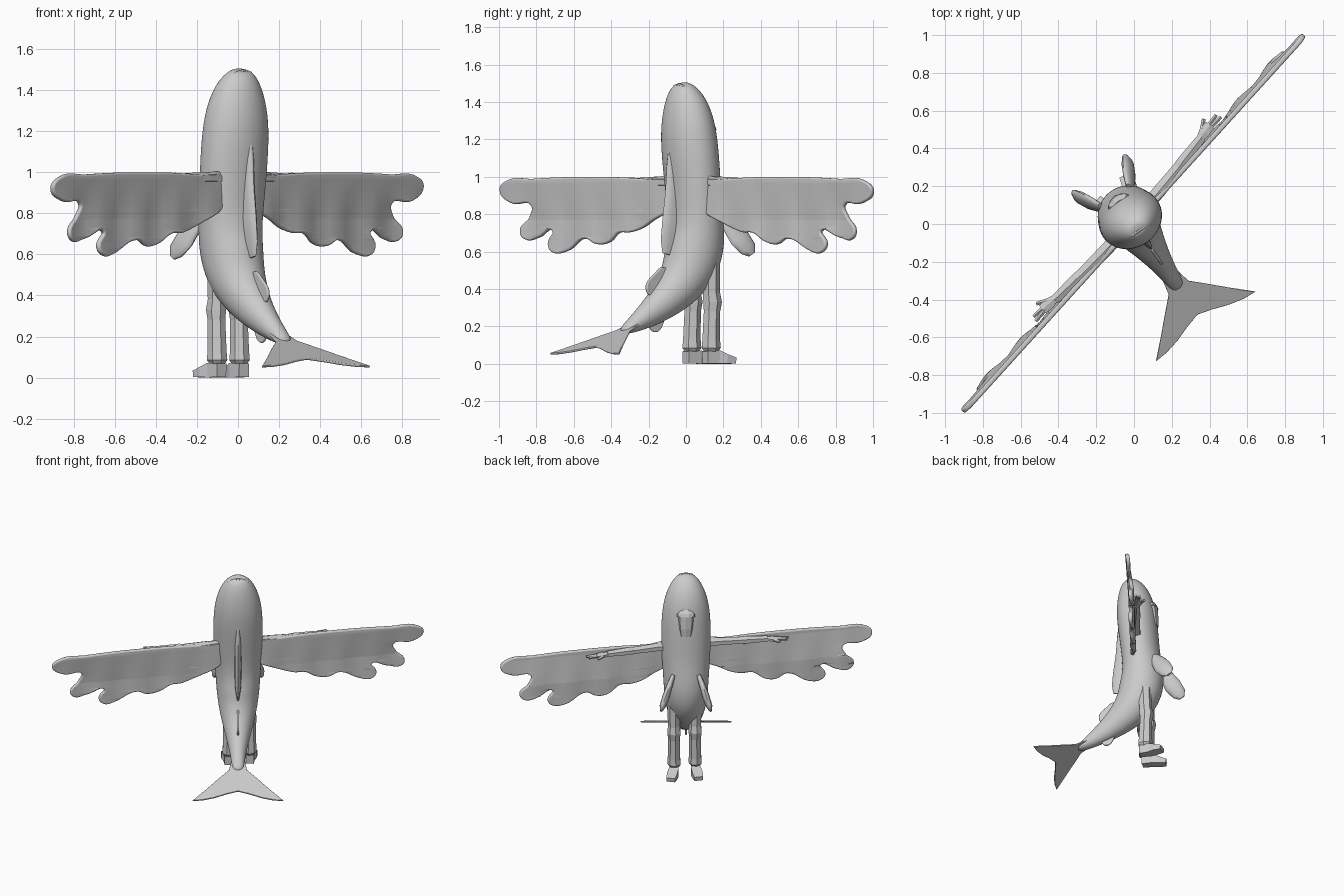
import bpy, bmesh
from math import radians, sin, cos, pi
from mathutils import Vector, Matrix

if "Cube" in bpy.data.objects:
    bpy.data.objects.remove(bpy.data.objects["Cube"])

BODY = radians(35)    # heading of the costume body
WING = radians(47.8)  # heading of the wing span

grey = bpy.data.materials.new("plain grey")
grey.use_nodes = True
grey.diffuse_color = (0.6, 0.6, 0.6, 1)
grey.node_tree.nodes["Principled BSDF"].inputs["Base Color"].default_value = (0.6, 0.6, 0.6, 1)


def finish(obj, angle):
    bpy.ops.object.select_all(action='DESELECT')
    obj.select_set(True)
    bpy.context.view_layer.objects.active = obj
    if obj.type == 'CURVE':
        bpy.ops.object.convert(target='MESH')
        obj = bpy.context.object
    obj.data.materials.clear()
    obj.data.materials.append(grey)
    if angle:
        bpy.ops.object.shade_smooth_by_angle(angle=radians(angle))
    return obj


def loft(name, stations, side, n=8, heading=BODY, smooth=0, start=0.0):
    """Skin elliptical rings along a path; station = (x, y, z, half width, half depth)."""
    bm = bmesh.new()
    pts = [Vector(s[:3]) for s in stations]
    side = Vector(side)
    rings = []
    for i, s in enumerate(stations):
        t = (pts[min(i + 1, len(pts) - 1)] - pts[max(i - 1, 0)]).normalized()
        u = (side - t * side.dot(t)).normalized()
        v = t.cross(u)
        rings.append([bm.verts.new(pts[i] + u * s[3] * cos(start + 2 * pi * k / n)
                                   + v * s[4] * sin(start + 2 * pi * k / n)) for k in range(n)])
    for r0, r1 in zip(rings, rings[1:]):
        for k in range(n):
            bm.faces.new((r0[k], r0[(k + 1) % n], r1[(k + 1) % n], r1[k]))
    bm.faces.new(rings[0][::-1])
    bm.faces.new(rings[-1])
    bmesh.ops.recalc_face_normals(bm, faces=bm.faces)
    me = bpy.data.meshes.new(name)
    bm.to_mesh(me)
    bm.free()
    obj = bpy.data.objects.new(name, me)
    bpy.context.collection.objects.link(obj)
    obj.rotation_euler.z = heading
    return finish(obj, smooth)


def plate(name, pts, rotation, thick=0.008, loc=(0, 0, 0), handle='AUTO'):
    """Rounded flat plate from a smooth closed outline."""
    cu = bpy.data.curves.new(name, 'CURVE')
    cu.dimensions = '2D'
    cu.fill_mode = 'BOTH'
    cu.resolution_u = 6
    cu.extrude = thick * 0.3
    cu.bevel_depth = thick * 0.7
    cu.bevel_resolution = 2
    sp = cu.splines.new('BEZIER')
    sp.bezier_points.add(len(pts) - 1)
    for bp, p in zip(sp.bezier_points, pts):
        bp.co = (p[0], p[1], 0)
        bp.handle_left_type = bp.handle_right_type = handle
    sp.use_cyclic_u = True
    obj = bpy.data.objects.new(name, cu)
    bpy.context.collection.objects.link(obj)
    obj.rotation_euler = rotation
    obj.location = Matrix.Rotation(BODY, 3, 'Z') @ Vector(loc)
    return finish(obj, 40)


def billow(obj):
    """Slice a wing into a grid and curl its lower feathers gently forward."""
    bm = bmesh.new()
    bm.from_mesh(obj.data)
    cuts = [((x * .06, 0, 0), (1, 0, 0)) for x in range(-22, 23)]
    cuts += [((0, .62 + y * .05, 0), (0, 1, 0)) for y in range(8)]
    for co, no in cuts:
        bmesh.ops.bisect_plane(bm, geom=bm.verts[:] + bm.edges[:] + bm.faces[:],
                               plane_co=co, plane_no=no)
    for v in bm.verts:
        drop = min(max((.97 - v.co.y) / .2, 0), 1)
        span = min(abs(v.co.x) / 1.1, 1)
        v.co.z -= drop * (.024 * span + .008 * sin(abs(v.co.x) * 24))
    bm.to_mesh(obj.data)
    bm.free()


# Fish-shaped body, from crown down to the tail stem
body_rings = [
    (-.04, 1.497, .03, .025), (-.035, 1.485, .068, .055), (-.012, 1.43, .115, .098),
    (.008, 1.33, .155, .13), (.02, 1.2, .176, .145), (.04, 1.0, .178, .14),
    (.055, .85, .17, .137), (.068, .72, .162, .15), (.055, .6, .155, .165),
    (.01, .48, .14, .148), (-.09, .37, .108, .112), (-.21, .285, .072, .08),
    (-.33, .215, .048, .048), (-.42, .17, .04, .018)]
body = loft("fish_body", [(0, *r) for r in body_rings], (1, 0, 0), n=20, smooth=60)
sub = body.modifiers.new("smooth", 'SUBSURF')
sub.levels = sub.render_levels = 2

# Tail flukes
half = [(.045, .02), (.06, -.06), (.13, -.135), (.22, -.235), (.31, -.33),
        (.25, -.325), (.17, -.305), (.08, -.27)]
fluke = half + [(0, -.245)] + [(-x, y) for x, y in reversed(half)]
plate("tail_flukes", fluke, (radians(26), 0, BODY), 0.006, (0, -.36, .2), 'VECTOR')

# Long ridge fin down the back
loft("dorsal_fin", [(0, -.09, 1.22, .01, .015), (0, -.075, 1.07, .022, .05),
                    (0, -.065, .92, .025, .07), (0, -.07, .76, .025, .085),
                    (0, -.08, .65, .02, .085), (0, -.095, .58, .008, .06)],
     (1, 0, 0), n=12, smooth=60)

# Fins lying in the centre plane: outline is (forward, height)
upright = (pi / 2, 0, BODY + pi / 2)
plate("rear_dorsal_fin", [(-.14, .51), (-.2, .48), (-.255, .4), (-.2, .36), (-.1, .42)], upright)
plate("belly_fin", [(-.15, .3), (-.155, .22), (-.2, .175), (-.235, .2), (-.25, .27)], upright)

# Crown seam and face opening with its brim
loft("crown_seam", [(-.068, -.04, 1.462, .008, .008), (-.04, -.045, 1.485, .008, .008),
                    (0, -.045, 1.494, .008, .008), (.04, -.045, 1.485, .008, .008),
                    (.068, -.04, 1.462, .008, .008)], (0, 1, 0), n=6)
loft("face_panel", [(0, .15, 1.1, .045, .03), (0, .146, 1.16, .055, .036),
                    (0, .136, 1.25, .062, .038)], (1, 0, 0))
loft("face_brim", [(0, .134, 1.242, .07, .046), (0, .128, 1.26, .07, .044),
                   (0, .116, 1.285, .045, .035)], (1, 0, 0), n=10)

# Wing outline: span, height
wing = [(.08, .96), (.3, .98), (.7, .99), (1.1, .98), (1.3, .965), (1.335, .925), (1.265, .87),
        (1.12, .85), (1.14, .78), (1.2, .71), (1.175, .675), (1.09, .685), (.96, .715),
        (.995, .64), (.965, .605), (.89, .61), (.73, .68), (.65, .65), (.57, .66),
        (.485, .71), (.4, .715), (.25, .77), (.1, .86)]

# Per side: sign, name, leg offset sideways and forward
for sx, label, lx, ly in ((1, "left", .083, .102), (-1, "right", .066, .08)):
    billow(plate(label + "_wing", [(sx * x, z) for x, z in wing], (pi / 2, 0, WING), 0.014))

    # Arm laid along the top edge of the wing, ending in a spread hand
    loft(label + "_arm", [(sx * .08, .015, .97, .03, .04), (sx * .22, .018, .972, .03, .04),
                          (sx * .38, .025, .968, .026, .036), (sx * .42, .03, .968, .03, .036),
                          (sx * .58, .042, .968, .022, .028)], (0, 0, 1), n=6, heading=WING)
    loft(label + "_hand", [(sx * .57, .045, .968, .014, .022), (sx * .61, .05, .968, .016, .035),
                           (sx * .66, .055, .965, .014, .03)], (0, 0, 1), n=6, heading=WING)
    for i, (dx, dy) in enumerate(((.01, .1), (.07, .065), (.08, .04))):
        loft(f"{label}_finger_{i + 1}",
             [(sx * (.61 + .015 * i), .068 - .012 * i, .967, .012, .013),
              (sx * (.65 + dx), dy, .96, .009, .01)], (0, 0, 1), n=5, heading=WING)

    # Chest fin hanging outward from the belly
    loft(label + "_chest_fin", [(sx * .09, .17, .8, .015, .03), (sx * .115, .21, .74, .022, .052),
                                (sx * .14, .25, .675, .026, .062), (sx * .165, .29, .615, .022, .052),
                                (sx * .175, .308, .585, .008, .022)],
         (1, 0, 0), n=12, smooth=60)

    # Leg with knee and cuff, then the wedge shoe
    leg = [(0, .54, .05, .05), (.005, .38, .044, .048), (.012, .33, .049, .053),
           (.008, .28, .043, .046), (.003, .13, .046, .05), (.003, .085, .05, .054),
           (.003, .065, .035, .038)]
    loft(label + "_leg", [(sx * lx, ly + dy, z, a, b) for dy, z, a, b in leg], (1, 0, 0), n=7)
    shoe = [(0, -.035, .035, .04, .046), (.002, .04, .036, .048, .05),
            (.015, .085, .025, .052, .035), (.025, .135, .017, .044, .022)]
    loft(label + "_shoe", [(sx * (lx + dx), ly + dy, z, a, b) for dx, dy, z, a, b in shoe],
         (1, 0, 0), n=4, start=pi / 4)
